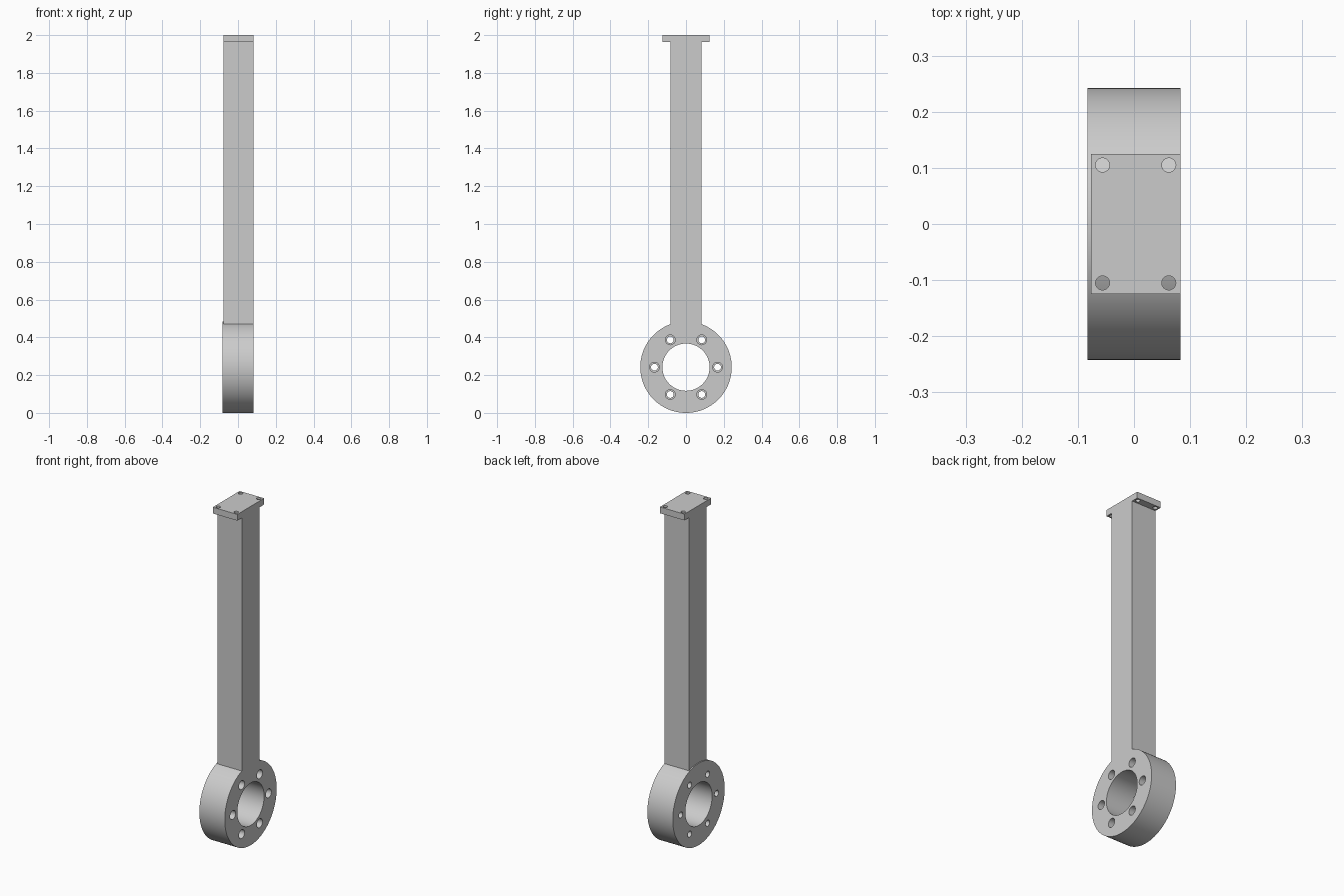
import bpy
from math import cos, sin, pi, radians

cube = bpy.data.objects.get("Cube")
if cube:
    bpy.data.objects.remove(cube, do_unlink=True)

HALF = 0.083        # half thickness of the ring and half width of the arm
RING_Z = 0.242      # ring centre height, also its outer radius
ARM_X = (-0.077, HALF)

grey = bpy.data.materials.new("light grey metal")
grey.use_nodes = True
colour = (0.6, 0.6, 0.6, 1)
grey.diffuse_color = colour
grey.node_tree.nodes["Principled BSDF"].inputs["Base Color"].default_value = colour


def box(name, xs, ys, zs):
    bpy.ops.mesh.primitive_cube_add(size=1)
    ob = bpy.context.object
    ob.name = name
    ob.location = [(a + b) / 2 for a, b in (xs, ys, zs)]
    ob.scale = [b - a for a, b in (xs, ys, zs)]
    bpy.ops.object.transform_apply(location=True, rotation=True, scale=True)
    return ob


def cylinder(name, radius, depth, location, along_x=True, sides=32):
    turn = (0, pi / 2, 0) if along_x else (0, 0, 0)
    bpy.ops.mesh.primitive_cylinder_add(vertices=sides, radius=radius, depth=depth,
                                        location=location, rotation=turn)
    ob = bpy.context.object
    ob.name = name
    bpy.ops.object.transform_apply(location=True, rotation=True, scale=True)
    return ob


def combine(target, tool, operation):
    mod = target.modifiers.new("combine", 'BOOLEAN')
    mod.operation = operation
    mod.solver = 'EXACT'
    mod.object = tool
    bpy.context.view_layer.objects.active = target
    bpy.ops.object.modifier_apply(modifier=mod.name)
    bpy.data.objects.remove(tool, do_unlink=True)


# Ring with the arm and the end flange fused to it
link = cylinder("ring_arm", RING_Z, 2 * HALF, (0, 0, RING_Z), sides=128)
combine(link, box("arm", ARM_X, (-HALF, HALF), (0.43, 1.98)), 'UNION')
combine(link, box("flange", ARM_X, (-0.125, 0.125), (1.963, 2)), 'UNION')

# Central bore
combine(link, cylinder("bore", 0.125, 1, (0, 0, RING_Z), sides=96), 'DIFFERENCE')

# Six bolt holes, counterbored from the left side
for i in range(6):
    y = 0.167 * cos(i * pi / 3)
    z = RING_Z + 0.167 * sin(i * pi / 3)
    combine(link, cylinder("bolt_hole", 0.018, 1, (0, y, z)), 'DIFFERENCE')
    combine(link, cylinder("counterbore", 0.026, 0.2, (0.1, y, z)), 'DIFFERENCE')

# Four screw holes through the flange overhang
for x in (-0.056, 0.062):
    for y in (-0.105, 0.105):
        combine(link, cylinder("screw_hole", 0.0125, 0.2, (x, y, 2), False), 'DIFFERENCE')

# Finish
link.data.materials.clear()
link.data.materials.append(grey)
for face in link.data.polygons:
    face.material_index = 0
bpy.ops.object.select_all(action='DESELECT')
link.select_set(True)
bpy.context.view_layer.objects.active = link
bpy.ops.object.shade_smooth_by_angle(angle=radians(30))
